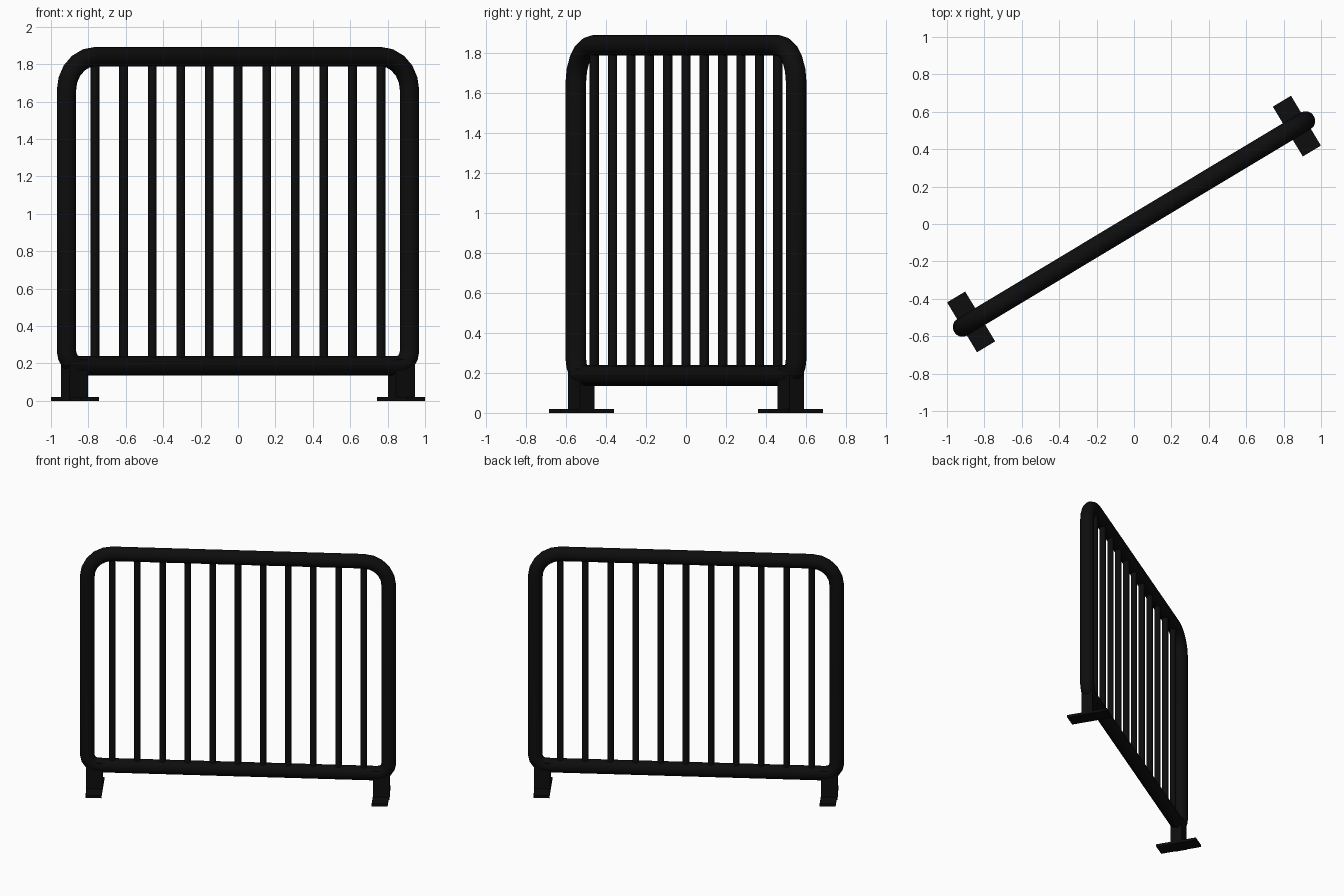
import bpy
import math
from mathutils import Matrix

cube = bpy.data.objects.get("Cube")
if cube:
    bpy.data.objects.remove(cube, do_unlink=True)

# Single painted-metal colour
black = bpy.data.materials.new("black_paint")
black.use_nodes = True
COLOR = (0.004, 0.004, 0.004, 1)
black.diffuse_color = COLOR
bsdf = next(n for n in black.node_tree.nodes if n.type == 'BSDF_PRINCIPLED')
bsdf.inputs["Base Color"].default_value = COLOR

TURN = Matrix.Rotation(math.radians(31), 4, 'Z')   # the fence stands diagonally
HALF, LOW, HIGH = 1.07, 0.187, 1.84                # frame centre lines
TUBE_R, BAR_R = 0.052, 0.0235


def finish(obj, name, smooth=True):
    obj.name = name
    obj.data.name = name
    obj.data.materials.clear()
    obj.data.materials.append(black)
    obj.matrix_world = TURN @ obj.matrix_basis
    if smooth:
        bpy.ops.object.shade_smooth_by_angle(angle=math.radians(40))


def box(name, size, loc):
    bpy.ops.mesh.primitive_cube_add(size=1, location=loc)
    obj = bpy.context.object
    obj.scale = size
    bpy.ops.object.transform_apply(location=False, rotation=False, scale=True)
    finish(obj, name, smooth=False)


def corner(cx, cz, r, start, steps):
    """Quarter-circle path in the fence plane."""
    return [(cx + r * math.cos(math.radians(start + 90 * i / steps)), 0,
             cz + r * math.sin(math.radians(start + 90 * i / steps)))
            for i in range(steps + 1)]


# Bent tube frame: wide bends on top, tight bends below
RT, RB = 0.18, 0.08
path = (corner(HALF - RT, HIGH - RT, RT, 0, 5)
        + corner(-HALF + RT, HIGH - RT, RT, 90, 5)
        + corner(-HALF + RB, LOW + RB, RB, 180, 4)
        + corner(HALF - RB, LOW + RB, RB, 270, 4))
curve = bpy.data.curves.new("frame", 'CURVE')
curve.dimensions = '3D'
curve.bevel_depth = TUBE_R
curve.bevel_resolution = 6
spline = curve.splines.new('POLY')
spline.points.add(len(path) - 1)
for point, co in zip(spline.points, path):
    point.co = (*co, 1)
spline.use_cyclic_u = True
frame = bpy.data.objects.new("frame", curve)
bpy.context.collection.objects.link(frame)
bpy.ops.object.select_all(action='DESELECT')
frame.select_set(True)
bpy.context.view_layer.objects.active = frame
bpy.ops.object.convert(target='MESH')
finish(bpy.context.object, "frame")

# Upright bars
for i in range(-5, 6):
    bpy.ops.mesh.primitive_cylinder_add(
        vertices=16, radius=BAR_R, depth=HIGH - LOW,
        location=(i * 0.1785, 0, (HIGH + LOW) / 2))
    finish(bpy.context.object, f"bar_{i + 6}")

# Legs and crosswise foot plates
for side, s in (("left", 1), ("right", -1)):
    box(f"{side}_leg", (0.116, 0.086, 0.22), (s * 1.019, 0, 0.11))
    box(f"{side}_foot_plate", (0.113, 0.311, 0.02), (s * 1.016, 0, 0.01))
